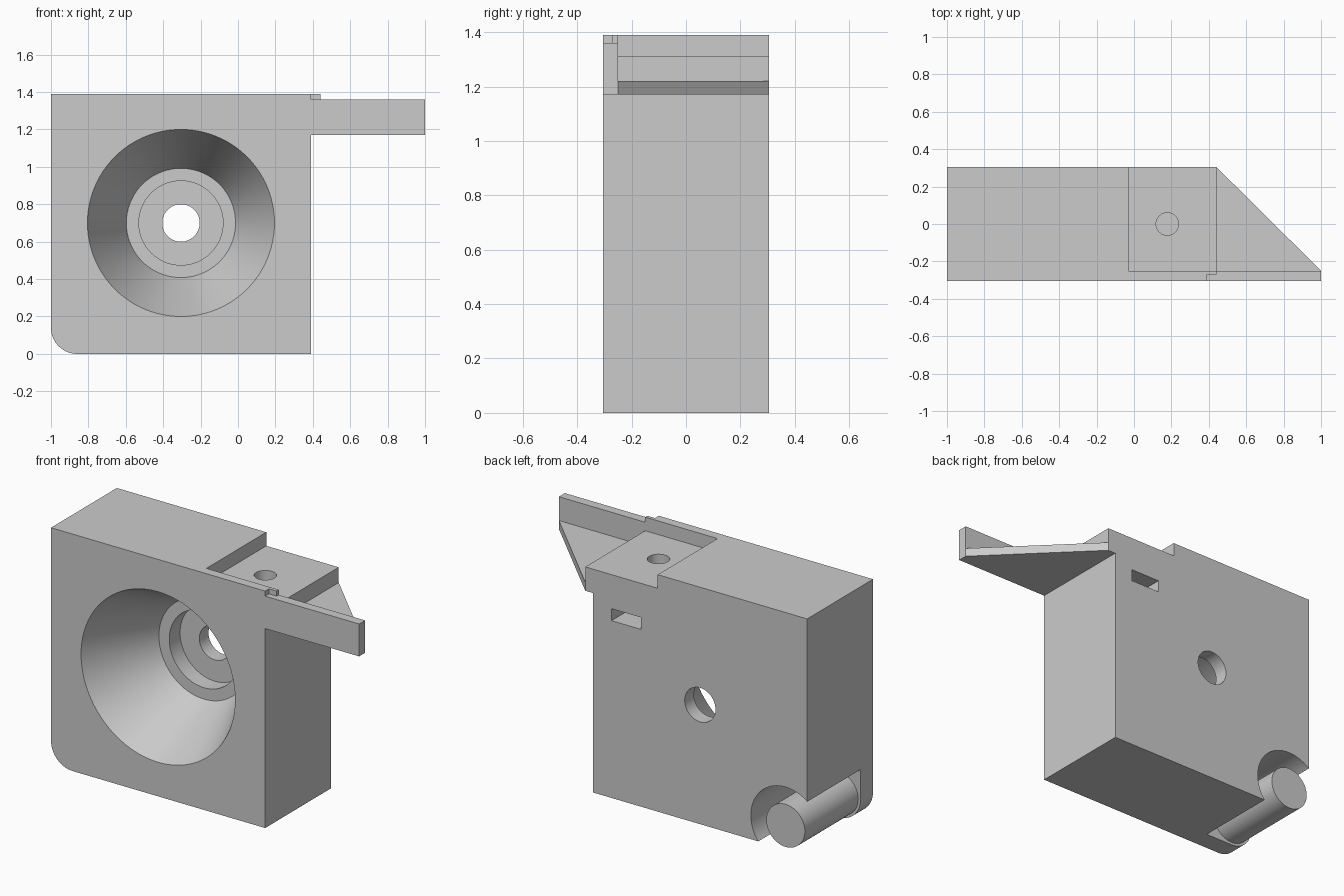
import bpy, bmesh, math
from mathutils import Matrix, Vector

cube = bpy.data.objects.get("Cube")
if cube:
    bpy.data.objects.remove(cube, do_unlink=True)

grey = bpy.data.materials.new("light_grey")
grey.use_nodes = True
grey.diffuse_color = (0.6, 0.6, 0.6, 1)
grey.node_tree.nodes["Principled BSDF"].inputs["Base Color"].default_value = (0.6, 0.6, 0.6, 1)


def finish(name, bm):
    bmesh.ops.recalc_face_normals(bm, faces=bm.faces)
    mesh = bpy.data.meshes.new(name)
    bm.to_mesh(mesh)
    bm.free()
    mesh.materials.append(grey)
    ob = bpy.data.objects.new(name, mesh)
    bpy.context.collection.objects.link(ob)
    return ob


def prism(name, points, sweep):
    """Extrude a closed polygon along a vector."""
    bm = bmesh.new()
    face = bm.faces.new([bm.verts.new(p) for p in points])
    ext = bmesh.ops.extrude_face_region(bm, geom=[face])
    moved = [v for v in ext["geom"] if isinstance(v, bmesh.types.BMVert)]
    bmesh.ops.translate(bm, verts=moved, vec=Vector(sweep))
    return finish(name, bm)


def box(name, x0, x1, y0, y1, z0, z1):
    return prism(name, [(x0, y0, z0), (x1, y0, z0), (x1, y1, z0), (x0, y1, z0)], (0, 0, z1 - z0))


def lathe(name, profile, x, z, segments=96):
    """Closed solid of revolution about a y axis; profile holds (radius, y)."""
    bm = bmesh.new()
    rings = []
    for r, y in profile:
        angles = [math.tau * i / segments for i in range(segments)]
        rings.append([bm.verts.new((x + r * math.cos(a), y, z + r * math.sin(a))) for a in angles])
    for a, b in zip(rings, rings[1:]):
        for i in range(segments):
            j = (i + 1) % segments
            bm.faces.new((a[i], a[j], b[j], b[i]))
    bm.faces.new(rings[0])
    bm.faces.new(rings[-1])
    return finish(name, bm)


def boolean(target, tool, operation):
    mod = target.modifiers.new(operation, 'BOOLEAN')
    mod.operation, mod.solver, mod.object = operation, 'EXACT', tool
    bpy.context.view_layer.objects.active = target
    bpy.ops.object.modifier_apply(modifier=mod.name)
    bpy.data.objects.remove(tool, do_unlink=True)


FRONT, BACK, TOP = -0.305, 0.305, 1.39
SIDE = 0.39
PIN_X, PIN_Z, CORNER = -0.86, 0.14, 0.14

# Block with one rounded lower corner
outline = [(SIDE, 0), (SIDE, TOP), (-1, TOP)]
for i in range(17):
    a = math.pi + i * math.pi / 32
    outline.append((PIN_X + CORNER * math.cos(a), PIN_Z + CORNER * math.sin(a)))
body = prism("mount_block", [(x, FRONT, z) for x, z in outline], (0, BACK - FRONT, 0))

# Side shelf, triangular gusset and front arm
boolean(body, box("shelf", 0.2, 0.44, -0.27, BACK, 1.17, TOP), 'UNION')
gusset = [(0.3, -0.27), (1, -0.27), (1, -0.25), (0.44, BACK), (0.3, BACK)]
boolean(body, prism("gusset", [(x, y, 1.17) for x, y in gusset], (0, 0, 0.05)), 'UNION')
boolean(body, box("arm", 0.3, 1, FRONT, -0.25, 1.17, 1.36), 'UNION')

# Top recess, nut slot and vertical screw hole
boolean(body, box("recess", -0.03, 0.6, -0.25, 0.5, 1.31, 1.6), 'DIFFERENCE')
boolean(body, box("nut_slot", 0.08, 0.27, -0.1, 0.5, 1.04, 1.11), 'DIFFERENCE')
screw = lathe("screw_hole", [(0.06, -0.25), (0.06, 0.25)], 0, 0, 48)
screw.data.transform(Matrix.Translation((0.178, 0, 1.2)) @ Matrix.Rotation(math.pi / 2, 4, 'X'))
boolean(body, screw, 'DIFFERENCE')

# Conical bowl with counterbore and through hole
bowl = [(0.505, FRONT - 0.01), (0.5, FRONT), (0.292, 0.12), (0.225, 0.12),
        (0.225, 0.22), (0.1, 0.22), (0.1, 0.5)]
boolean(body, lathe("bowl", bowl, -0.305, 0.7), 'DIFFERENCE')

# Rear corner notch
boolean(body, lathe("notch", [(0.226, -0.19), (0.226, 0.5)], PIN_X, PIN_Z), 'DIFFERENCE')

# Corner pin
pin = lathe("corner_pin", [(0.125, -0.2), (0.125, BACK)], PIN_X, PIN_Z, 64)

# Clean seams and shade
bm = bmesh.new()
bm.from_mesh(body.data)
bmesh.ops.remove_doubles(bm, verts=bm.verts, dist=0.0001)
bmesh.ops.dissolve_limit(bm, angle_limit=0.005, verts=bm.verts, edges=bm.edges)
bm.to_mesh(body.data)
bm.free()
for ob in (body, pin):
    ob.data.shade_smooth()
    ob.data.set_sharp_from_angle(angle=math.radians(25))
